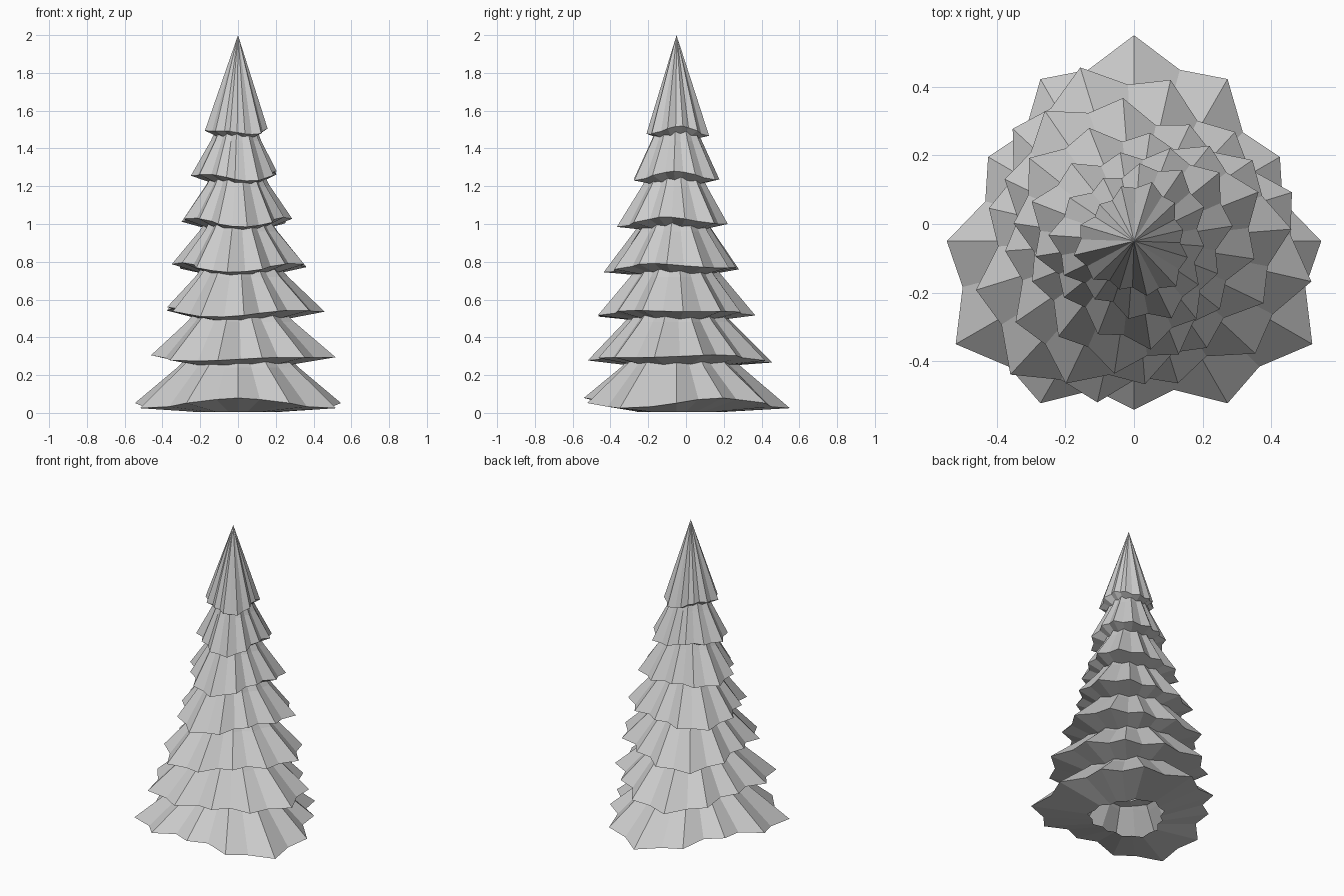
import bpy, bmesh, math

if "Cube" in bpy.data.objects:
    bpy.data.objects.remove(bpy.data.objects["Cube"])

CENTRE_Y = -0.05
POINTS = 12          # branch tips around each tier
TIERS = 7
STEP = 0.24          # height between tiers
TWIST = 0.3          # turn between tiers, radians

grey = bpy.data.materials.new("plain_grey")
grey.diffuse_color = (0.6, 0.6, 0.6, 1)
grey.use_nodes = True
grey.node_tree.nodes["Principled BSDF"].inputs["Base Color"].default_value = grey.diffuse_color


def ring(bm, radius, z, turn, valley, wave, lift=0.0, tilt=0.0):
    """Star-shaped ring with three long lobes and alternating tips and valleys."""
    verts = []
    for k in range(POINTS * 2):
        a = k * math.pi / POINTS
        lobe = math.cos(3 * a)
        r = radius * (1 + wave * lobe) * (valley if k % 2 else 1)
        ang = math.pi / 2 + turn + a
        h = z - lift * lobe + tilt * math.cos(2 * ang)
        verts.append(bm.verts.new((r * math.cos(ang),
                                   CENTRE_Y + r * math.sin(ang), h)))
    return verts


def bridge(bm, lower, upper):
    n = len(lower)
    for k in range(n):
        j = (k + 1) % n
        bm.faces.new((lower[k], lower[j], upper[j], upper[k]))


def branch_tier(i):
    bm = bmesh.new()
    turn, base = TWIST * i, STEP * i
    radius = (0.6 - 0.07 * i) / 1.1
    lift, tilt = (0.027, 0.0) if i == 0 else (0.012, 0.016)
    # underside lip around the open centre, then the jagged rim
    inner = ring(bm, radius * 0.42, base + 0.005, turn, 0.9, 0.1)
    rim = ring(bm, radius, base + 0.052, turn, 0.885, 0.1, lift, tilt)
    bridge(bm, inner, rim)
    if i == TIERS - 1:
        # crown runs straight to the point
        tip = bm.verts.new((0, CENTRE_Y, 2.0))
        for k in range(len(rim)):
            bm.faces.new((rim[k], rim[(k + 1) % len(rim)], tip))
    else:
        # flared skirt, steeper towards the top
        mid = ring(bm, radius * 0.59, base + 0.24, turn, 0.9, 0.08)
        top = ring(bm, radius * 0.25, base + 0.42, turn, 0.92, 0.05)
        bridge(bm, rim, mid)
        bridge(bm, mid, top)
    name = "crown" if i == TIERS - 1 else f"branch_tier_{i + 1}"
    mesh = bpy.data.meshes.new(name)
    bm.to_mesh(mesh)
    bm.free()
    mesh.materials.append(grey)
    bpy.context.collection.objects.link(bpy.data.objects.new(name, mesh))


for i in range(TIERS):
    branch_tier(i)
